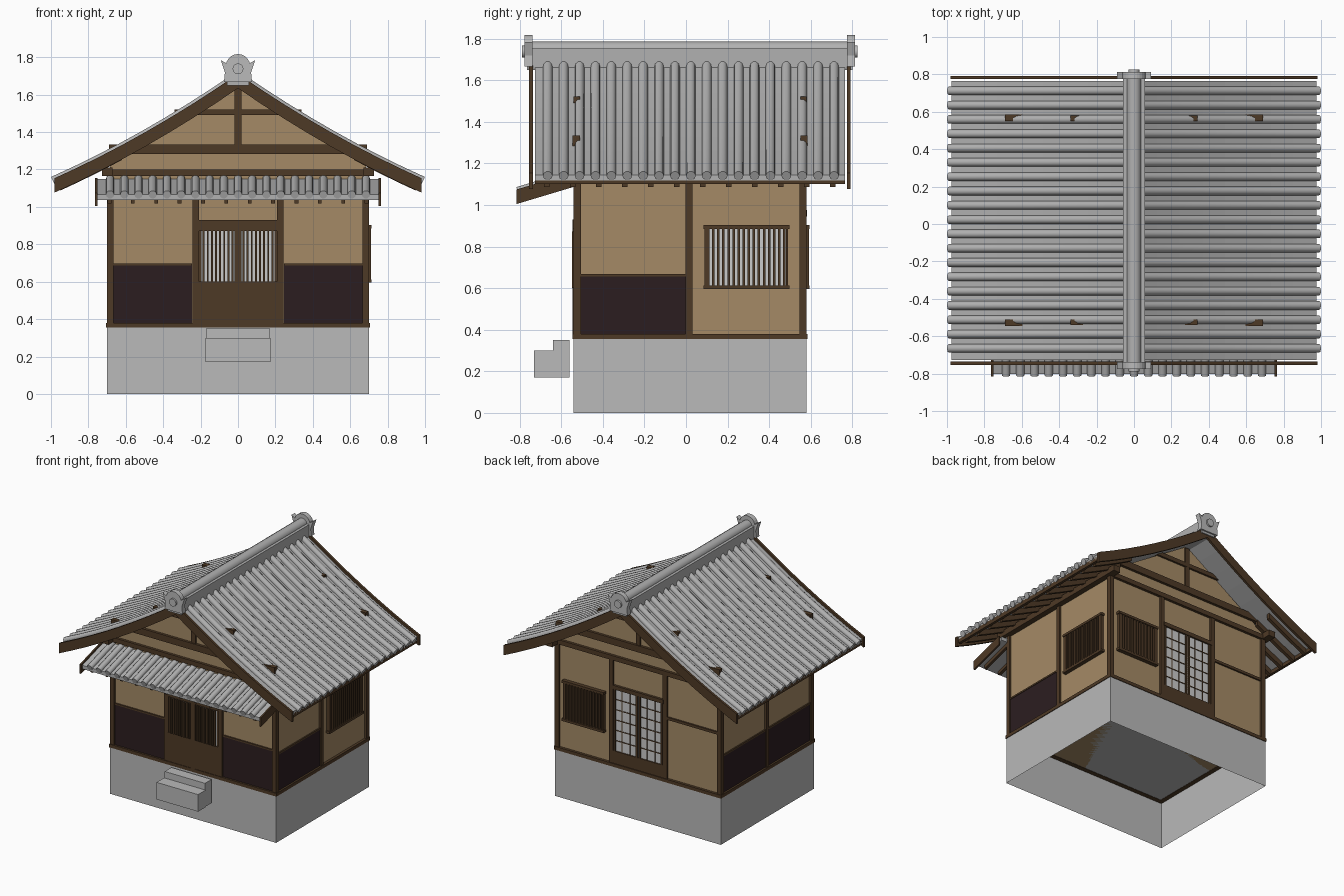
import bpy, bmesh, math
from mathutils import Vector

if "Cube" in bpy.data.objects:
    bpy.data.objects.remove(bpy.data.objects["Cube"])


def material(name, r, g, b):
    m = bpy.data.materials.new(name)
    m.use_nodes = True
    col = [(c / 255) ** 2.2 for c in (r, g, b)] + [1]
    m.diffuse_color = col
    m.node_tree.nodes["Principled BSDF"].inputs["Base Color"].default_value = col
    return m


STONE = material("stone grey", 184, 184, 184)
TILE = material("tile grey", 176, 176, 176)
PLASTER = material("tan plaster", 163, 137, 102)
WOOD = material("brown wood", 79, 60, 42)
DARK = material("dark boarding", 47, 35, 37)
PAPER = material("pale paper", 202, 202, 202)


def finish(name, bm, mat, smooth=False):
    bmesh.ops.recalc_face_normals(bm, faces=bm.faces)
    me = bpy.data.meshes.new(name)
    bm.to_mesh(me)
    bm.free()
    me.materials.append(mat)
    ob = bpy.data.objects.new(name, me)
    bpy.context.collection.objects.link(ob)
    if smooth:
        bpy.ops.object.select_all(action='DESELECT')
        ob.select_set(True)
        bpy.context.view_layer.objects.active = ob
        bpy.ops.object.shade_smooth_by_angle(angle=math.radians(50))
    return ob


def loft(bm, rings):
    """Skin a list of equal point rings and cap both ends."""
    vs = [[bm.verts.new(p) for p in r] for r in rings]
    n = len(vs[0])
    for a, b in zip(vs, vs[1:]):
        for i in range(n):
            j = (i + 1) % n
            bm.faces.new((a[i], a[j], b[j], b[i]))
    bm.faces.new(vs[0])
    bm.faces.new(vs[-1])


def boxes(name, mat, items):
    bm = bmesh.new()
    for x0, x1, y0, y1, z0, z1 in items:
        loft(bm, [[(x0, y0, z), (x1, y0, z), (x1, y1, z), (x0, y1, z)] for z in (z0, z1)])
    return finish(name, bm, mat)


def tube(bm, path, side, r, n=10):
    """Round bar along a path lying in a plane square to side."""
    pts, side, rings = [Vector(p) for p in path], Vector(side), []
    for i, p in enumerate(pts):
        t = pts[min(i + 1, len(pts) - 1)] - pts[max(i - 1, 0)]
        up = t.cross(side).normalized()
        rings.append([p + r * (math.cos(a) * side + math.sin(a) * up)
                      for a in (2 * math.pi * k / n for k in range(n))])
    loft(bm, rings)


def prism(name, mat, outline, y0, y1):
    bm = bmesh.new()
    loft(bm, [[(x, y, z) for x, z in outline] for y in (y0, y1)])
    return finish(name, bm, mat)


# Wall faces: u runs along the wall, d outwards from the plaster
def on_wall(wall, u0, u1, z0, z1, d0, d1):
    if wall == "front":
        return (u0, u1, -.525 - d1, -.525 - d0, z0, z1)
    if wall == "back":
        return (u0, u1, .565 + d0, .565 + d1, z0, z1)
    if wall == "right":
        return (.685 + d0, .685 + d1, u0, u1, z0, z1)
    return (-.685 - d1, -.685 - d0, u0, u1, z0, z1)


def bars(wall, u0, u1, z0, z1, count, width, d0, d1):
    step = (u1 - u0) / count
    return [on_wall(wall, u0 + (i + .5) * step - width / 2, u0 + (i + .5) * step + width / 2,
                    z0, z1, d0, d1) for i in range(count)]


# Hollow foundation and entrance steps
bm = bmesh.new()
loft(bm, [[(-.7, -.54, z), (.7, -.54, z), (.7, .58, z), (-.7, .58, z)] for z in (0, .357)])
bm.faces.ensure_lookup_table()
bmesh.ops.delete(bm, geom=[f for f in bm.faces if f.calc_center_median().z < .01], context='FACES')
finish("foundation", bm, STONE)
boxes("entrance_steps", STONE, [(-.17, .17, -.64, -.56, .17, .35), (-.175, .175, -.73, -.64, .17, .3)])

# Plaster body with gables
prism("plaster_walls", PLASTER,
      [(-.685, .357), (.685, .357), (.685, 1.225), (0, 1.66), (-.685, 1.225)], -.525, .565)

# Timber frame
posts, sills = [], []
for wall in ("front", "back"):
    posts += [on_wall(wall, u - .0175, u + .0175, .36, 1.2, -.02, .015) for u in (-.683, -.227, .227, .683)]
    sills.append(on_wall(wall, -.705, .705, .355, .38, -.02, .02))
for wall in ("left", "right"):
    posts.append(on_wall(wall, -.002, .032, .36, 1.2, -.02, .015))
    sills.append(on_wall(wall, -.545, .585, .355, .38, -.02, .02))
boxes("posts", WOOD, posts)
boxes("sills", WOOD, sills)
beams = []
for wall in ("front", "back"):
    beams += [on_wall(wall, -.725, .725, 1.165, 1.2, -.02, .02),
              on_wall(wall, -.69, .69, 1.283, 1.333, -.015, .02),
              on_wall(wall, -.34, .34, 1.49, 1.522, -.015, .015),
              on_wall(wall, -.018, .018, 1.33, 1.64, -.01, .013)]
beams += [(s * .7 - .028, s * .7 + .028, -.6, .65, 1.165, 1.21) for s in (-1, 1)]
boxes("beams", WOOD, beams)

# Dark lower boarding with a cap rail
bays = [("front", -.665, -.245, .69), ("front", .245, .665, .69), ("right", -.51, -.002, .66),
        ("left", -.51, -.002, .66), ("left", .032, .55, .66)]
boxes("lower_boarding", DARK, [on_wall(w, a, b, .38, z, -.01, .006) for w, a, b, z in bays])
boxes("boarding_rails", WOOD, [on_wall(w, a, b, z - .004, z + .008, -.01, .01) for w, a, b, z in bays]
      + [on_wall("back", -.665, -.245, .83, .85, -.01, .012)])

# Barred windows
for wall, a, b in (("right", .095, .485), ("back", .29, .62)):
    boxes(wall + "_window_paper", PAPER, [on_wall(wall, a, b, .6, .9, 0, .004)])
    boxes(wall + "_window_bars", WOOD, bars(wall, a, b, .6, .9, round((b - a) / .025), .012, .004, .026)
          + [on_wall(wall, a - .012, b + .012, z, z + .018, 0, .03) for z in (.595, .885)]
          + [on_wall(wall, u - .005, u + .005, .6, .9, 0, .026) for u in (a, b)])

# Front sliding doors
boxes("front_door_leaves", WOOD, [on_wall("front", -.21, .21, .38, .89, 0, .004),
                                  on_wall("front", -.215, .215, .885, .93, 0, .02),
                                  on_wall("front", -.018, .018, .38, .89, 0, .02)]
      + [on_wall("front", s * .11 - .1, s * .11 + .1, z0, z1, 0, .016)
         for s in (-1, 1) for z0, z1 in ((.38, .6), (.872, .888))])
paper, lattice = [], []
for a, b in ((-.195, -.018), (.018, .195)):
    paper.append(on_wall("front", a, b, .6, .872, .004, .007))
    lattice += bars("front", a, b, .6, .872, 8, .010, .007, .024)
boxes("front_door_paper", PAPER, paper)
boxes("front_door_bars", WOOD, lattice)

# Back paper doors
paper = []
grid = [on_wall("back", -.21, .21, .38, .475, 0, .014), on_wall("back", -.215, .215, .945, .975, 0, .018)]
for a, b in ((-.205, -.005), (.005, .205)):
    paper.append(on_wall("back", a, b, .475, .945, 0, .005))
    grid += [on_wall("back", u - .007, u + .007, .475, .945, 0, .014) for u in (a + .007, b - .007)]
    grid += [on_wall("back", u - .003, u + .003, .475, .945, 0, .009)
             for u in (a + (b - a) / 3, b - (b - a) / 3)]
    grid += [on_wall("back", a, b, z - .003, z + .003, 0, .009)
             for z in (.475 + .47 * k / 6 for k in range(1, 6))]
boxes("back_door_paper", PAPER, paper)
boxes("back_door_grid", WOOD, grid)


# Main roof, gently sagging towards the eaves
def roof_z(x):
    return 1.714 - .689 * abs(x) + .123 * x * x


def roof_strip(bm, x0, x1, y0, y1, top, bottom, n=16):
    xs = [x0 + (x1 - x0) * i / n for i in range(n + 1)]
    loft(bm, [[(x, y0, roof_z(x) - top), (x, y1, roof_z(x) - top),
               (x, y1, roof_z(x) - bottom), (x, y0, roof_z(x) - bottom)] for x in xs])


bm = bmesh.new()
roof_strip(bm, -.975, .975, -.727, .765, .014, .042)
finish("roof_slab", bm, TILE)
bm = bmesh.new()
for s in (-1, 1):
    for i in range(19):
        y = -.665 + .0765 * i
        tube(bm, [(s * x, y, roof_z(x) - .012) for x in (.02 + .97 * k / 8 for k in range(9))], (0, 1, 0), .023)
finish("roof_rolls", bm, TILE, True)
bm = bmesh.new()
for y in (-.745, .783):
    roof_strip(bm, -.982, .982, y - .009, y + .009, .003, .08)
finish("gable_boards", bm, WOOD)
bm = bmesh.new()
for s in (-1, 1):
    for i in range(12):
        y = -.67 + .125 * i
        roof_strip(bm, s * .62, s * .95, y - .013, y + .013, .04, .083, 4)
finish("rafters", bm, WOOD)
boxes("eave_boards", WOOD, [(s * .965 - .01, s * .965 + .01, -.727, .765, 1.1, 1.132) for s in (-1, 1)])

# Ridge and its end ornaments
boxes("ridge_base", TILE, [(-.058, .058, -.765, .8, 1.65, 1.752)])
bm = bmesh.new()
tube(bm, [(0, -.765, 1.747), (0, .8, 1.747)], (1, 0, 0), .039, 12)
finish("ridge_cap", bm, TILE, True)
left = [(-.075, 1.667), (-.07, 1.72), (-.092, 1.785), (-.062, 1.767)]
arc = [(.065 * math.cos(a), 1.752 + .065 * math.sin(a)) for a in
       (math.radians(160 - 14 * k) for k in range(11))]
outline = left + arc + [(-x, z) for x, z in reversed(left)]
for end, y, out in (("front", -.757, -1), ("back", .793, 1)):
    prism(end + "_ridge_ornament", STONE, outline, y - .019, y + .019)
    bm = bmesh.new()
    tube(bm, [(0, y, 1.738), (0, y + out * .032, 1.738)], (1, 0, 0), .029, 16)
    finish(end + "_ornament_boss", bm, STONE, True)


# Small porch roof over the front
def porch_strip(bm, x0, x1, y0, y1, top, bottom):
    def z(y):
        return 1.16 + .3 * (y + .53)
    loft(bm, [[(x, y0, z(y0) - top), (x, y1, z(y1) - top), (x, y1, z(y1) - bottom),
               (x, y0, z(y0) - bottom)] for x in (x0, x1)])


bm = bmesh.new()
porch_strip(bm, -.75, .75, -.803, -.53, .012, .04)
finish("porch_slab", bm, TILE)
bm = bmesh.new()
for i in range(19):
    x = -.684 + .076 * i
    tube(bm, [(x, -.53, 1.15), (x, -.81, 1.066)], (1, 0, 0), .022)
finish("porch_rolls", bm, TILE, True)
bm = bmesh.new()
for s in (-1, 1):
    porch_strip(bm, s * .752, s * .764, -.815, -.545, 0, .07)
for i in range(12):
    x = -.6875 + .125 * i
    porch_strip(bm, x - .01, x + .01, -.78, -.52, .038, .066)
finish("porch_timbers", bm, WOOD)
